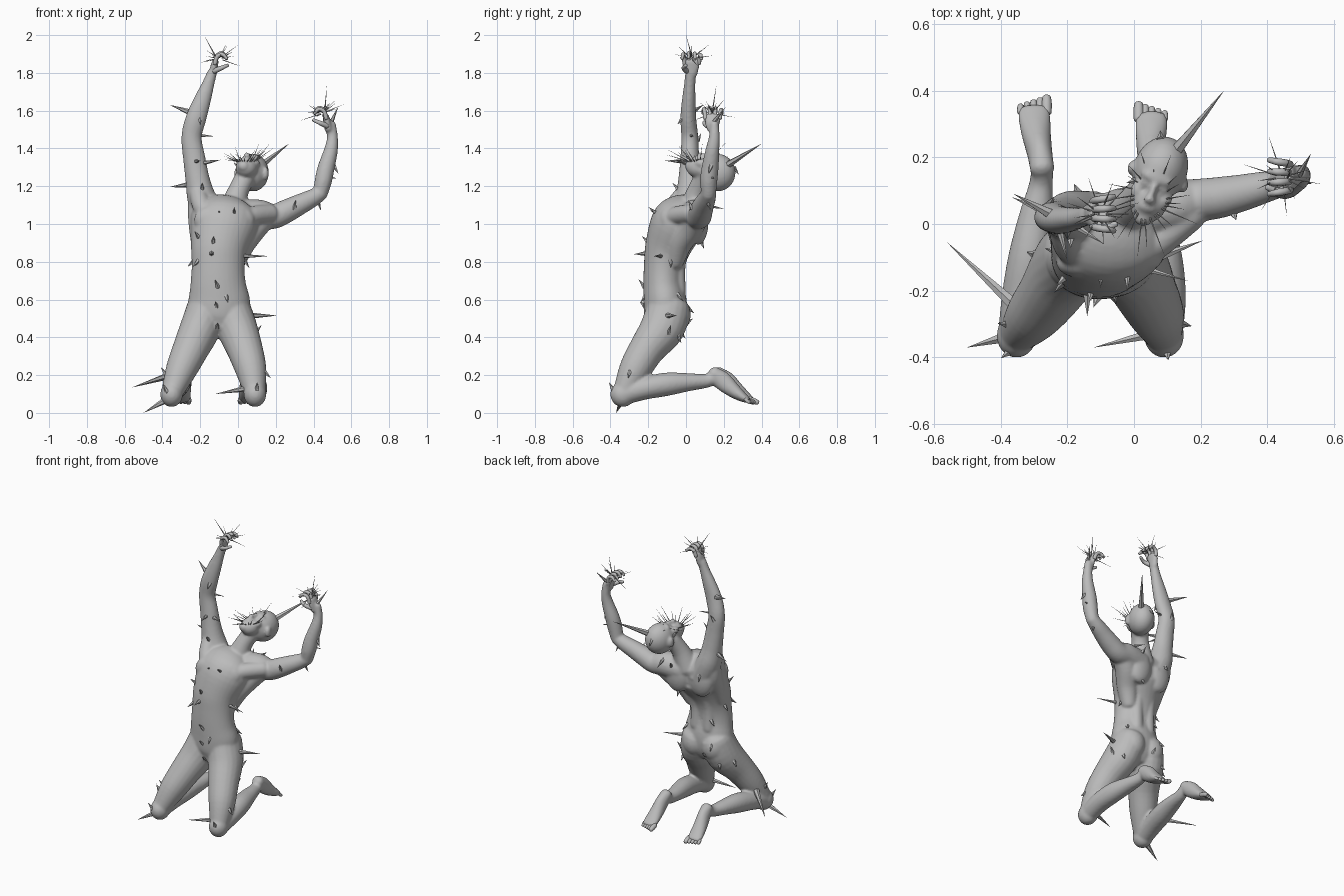
import bpy, bmesh, math, random
from mathutils import Vector, Matrix
from mathutils.bvhtree import BVHTree

cube = bpy.data.objects.get("Cube")
if cube:
    bpy.data.objects.remove(cube, do_unlink=True)
random.seed(4)

mat = bpy.data.materials.new("stone_grey")
mat.use_nodes = True
GREY = (0.5, 0.5, 0.5, 1)
mat.diffuse_color = GREY
bsdf = next(n for n in mat.node_tree.nodes if n.type == 'BSDF_PRINCIPLED')
bsdf.inputs["Base Color"].default_value = GREY
bsdf.inputs["Roughness"].default_value = 0.7


def finish(bm, name, smooth=True):
    bmesh.ops.recalc_face_normals(bm, faces=bm.faces)
    me = bpy.data.meshes.new(name)
    bm.to_mesh(me)
    bm.free()
    for p in me.polygons:
        p.use_smooth = smooth
    me.materials.append(mat)
    ob = bpy.data.objects.new(name, me)
    bpy.context.collection.objects.link(ob)
    return ob


def resample(pts, n=4):
    """Catmull-Rom through rows of (x, y, z, a, b)."""
    rows = [list(p) if len(p) == 5 else list(p) + [p[3]] for p in pts]
    out = []
    for i in range(len(rows) - 1):
        p0, p1 = rows[max(i - 1, 0)], rows[i]
        p2, p3 = rows[i + 1], rows[min(i + 2, len(rows) - 1)]
        for k in range(n):
            t = k / n
            out.append([0.5 * (2 * b + (c - a) * t + (2 * a - 5 * b + 4 * c - d) * t * t
                               + (3 * b - a - 3 * c + d) * t ** 3)
                        for a, b, c, d in zip(p0, p1, p2, p3)])
    return out + [rows[-1]]


def tube(bm, pts, side=(1, 0, 0), seg=20, cap=0.7):
    """Closed loft of ellipses with rounded ends; a lies along side, b across it."""
    rows = resample(pts)
    cs = [Vector(r[:3]) for r in rows]
    tans = [(cs[min(i + 1, len(cs) - 1)] - cs[max(i - 1, 0)]).normalized() for i in range(len(cs))]
    sections = [(c, t, r[3], r[4]) for c, t, r in zip(cs, tans, rows)]

    def end(sec, sign):
        c, t, a, b = sec
        h = cap * min(a, b)
        return [(c + t * sign * h * math.sin(q), t, a * math.cos(q), b * math.cos(q))
                for q in (0.4, 0.8, 1.15, 1.45)]
    sections = end(sections[0], -1)[::-1] + sections + end(sections[-1], 1)
    rings = []
    for c, t, a, b in sections:
        s = Vector(side)
        u = (s - t * s.dot(t)).normalized()
        v = t.cross(u)
        rings.append([bm.verts.new(c + u * a * math.cos(w) + v * b * math.sin(w))
                      for w in (2 * math.pi * k / seg for k in range(seg))])
    for r0, r1 in zip(rings, rings[1:]):
        for k in range(seg):
            bm.faces.new((r0[k], r0[(k + 1) % seg], r1[(k + 1) % seg], r1[k]))
    bm.faces.new(rings[0][::-1])
    bm.faces.new(rings[-1])


def blob(bm, c, r, frame=Matrix()):
    m = frame @ Matrix.Translation(c) @ Matrix.Diagonal((*r, 1))
    bmesh.ops.create_uvsphere(bm, u_segments=24, v_segments=14, radius=1, matrix=m)


def spike(bm, base, tip, r, seg=6):
    base, tip = Vector(base), Vector(tip)
    d = tip - base
    m = Matrix.Translation((base + tip) / 2) @ d.to_track_quat('Z', 'Y').to_matrix().to_4x4()
    bmesh.ops.create_cone(bm, cap_ends=True, segments=seg, radius1=r, radius2=0.0003,
                          depth=d.length, matrix=m)


body = bmesh.new()
digits = bmesh.new()

# Torso, leaning back towards the shoulders
tube(body, [(-.115, -.12, .44, .10, .085), (-.105, -.11, .50, .15, .11), (-.10, -.11, .58, .165, .115),
            (-.105, -.12, .68, .147, .106), (-.105, -.115, .78, .14, .108), (-.10, -.095, .88, .150, .122),
            (-.075, -.045, 1.0, .178, .142), (-.065, -.005, 1.055, .172, .12), (-.05, .04, 1.095, .115, .075)],
     seg=32, cap=.25)
for s in (-1, 1):
    blob(body, (-.105 + s * .073, -.06, .52), (.083, .085, .10))              # buttock
    blob(body, (-.065 + s * .08, .055 + s * .01, 1.01), (.09, .054, .12))     # shoulder blade
    blob(body, (-.073 + s * .075, -.11 + s * .008, 1.02), (.085, .046, .075)) # chest
    tube(body, [(-.1 + s * .045 + dx, y, z, .042) for dx, y, z in
                ((0, -.042, .64), (0, -.044, .78), (.01, -.008, .9), (.03, .06, 1.03))])  # spine muscle

# Side muscles and chest folds running into the raised arms
tube(body, [(-.01, -.06, .80, .05), (.03, -.03, .90, .065), (.085, .025, .98, .07), (.16, .06, 1.04, .055)])
tube(body, [(-.20, -.07, .84, .04), (-.20, -.035, .94, .055), (-.205, .01, 1.04, .06), (-.215, .02, 1.15, .05)])
tube(body, [(.0, -.11, 1.02, .045), (.08, -.045, 1.045, .05), (.17, .03, 1.055, .05)])
tube(body, [(-.14, -.12, 1.02, .045), (-.19, -.065, 1.09, .05), (-.215, .0, 1.18, .045)])

# Neck and head, face turned upwards
tube(body, [(-.035, .03, 1.06, .08), (0, .06, 1.17, .056), (.04, .10, 1.25, .055)])
HEAD = Matrix.Translation((.08, .165, 1.272)) @ Matrix.Rotation(math.radians(-20), 4, 'Z')
for c, r in [((0, 0, 0), (.081, .10, .10)), ((0, -.10, .025), (.058, .07, .055)),
             ((0, -.155, .035), (.03, .026, .028)), ((0, -.03, .080), (.052, .018, .02)),
             ((0, -.122, .075), (.026, .014, .012)), ((0, -.098, .093), (.018, .013, .016)),
             ((0, -.07, .087), (.011, .035, .018))]:
    blob(body, c, r, HEAD)
for s in (-1, 1):
    blob(body, (s * .083, -.025, -.005), (.013, .022, .034), HEAD)            # ear
    blob(body, (s * .030, -.055, .071), (.015, .012, .014), HEAD)             # eye
    blob(body, (s * .043, -.08, .05), (.022, .03, .022), HEAD)                # cheek

# Arms
tube(body, [(-.14, .01, 1.02, .09), (-.19, .02, 1.13, .078, .08), (-.213, .02, 1.23, .065, .062),
            (-.232, .02, 1.35, .059, .05), (-.246, .02, 1.46, .054, .045), (-.222, .012, 1.56, .055, .042),
            (-.187, .015, 1.66, .045, .036), (-.158, .02, 1.74, .033, .03), (-.138, .025, 1.80, .026, .03)])
tube(body, [(.0, .035, 1.04, .085), (.11, .055, 1.05, .08), (.19, .07, 1.04, .066), (.26, .08, 1.07, .062),
            (.33, .095, 1.105, .055), (.39, .11, 1.135, .048), (.44, .12, 1.165, .04)], side=(0, 1, 0))
tube(body, [(.437, .12, 1.165, .04), (.452, .12, 1.23, .046), (.467, .128, 1.30, .045),
            (.492, .14, 1.39, .037), (.50, .15, 1.46, .029), (.488, .15, 1.53, .024, .03)], side=(0, 1, 0))


def hand(wrist, s):
    """Clawed hand, fingers curling along x in direction s."""
    w = Vector(wrist)
    tube(body, [(*(w + Vector((s * .005, 0, 0))), .022, .03), (*(w + Vector((s * .014, 0, .045))), .02, .042),
                (*(w + Vector((s * .022, 0, .075))), .016, .043)])
    for j in range(4):
        y = -.037 + j * .025
        k = (.92, 1.05, 1.0, .85)[j]
        path = [(.018, .06, .012), (.03, .10, .011), (.058, .112, .0105), (.08, .088, .008)]
        tube(digits, [(w.x + s * a, w.y + y * (1 + i * .12), w.z + .06 + (b - .06) * k, r)
                      for i, (a, b, r) in enumerate(path)], side=(0, 1, 0), seg=10)
    tube(digits, [(w.x + s * a, w.y + b, w.z + c, r) for a, b, c, r in
                  ((.015, -.025, .02, .015), (.05, -.042, .035, .012), (.085, -.03, .05, .009))],
         side=(0, 0, 1), seg=10)


RIGHT_WRIST, LEFT_WRIST = (-.14, .03, 1.79), (.485, .14, 1.50)
hand(RIGHT_WRIST, 1)
hand(LEFT_WRIST, -1)

THIGH = [(-.09, .56, .10, .115), (-.125, .45, .107, .118), (-.205, .34, .096, .096),
         (-.27, .23, .083, .085), (-.325, .12, .06, .06)]
SHIN = [(-.33, .10, .056, .058), (-.22, .13, .062, .06), (-.10, .152, .062, .062), (.02, .163, .051, .047),
        (.11, .170, .037, .037), (.155, .19, .034, .035)]
FOOT = [(.165, .212, .037, .036), (.21, .172, .038, .05), (.265, .124, .044, .041),
        (.315, .087, .049, .028), (.345, .069, .046, .018)]


def leg(thigh_x, shin_x, foot_x, dy):
    """Kneeling leg with the shin lying back and the heel raised."""
    for rows, xs, shift in ((THIGH, thigh_x, 0), (SHIN, shin_x, 0), (FOOT, foot_x, dy)):
        tube(body, [(x, y + shift, z, a, b) for x, (y, z, a, b) in zip(xs, rows)])
    blob(body, (shin_x[0], -.335, .098), (.060, .066, .067))
    inner = 1 if foot_x[0] < -.1 else -1
    for j in range(5):
        x = foot_x[-1] + inner * (.038 - j * .0195)
        r = (.015, .0115, .011, .0105, .010)[j]
        tube(digits, [(x, .335 + dy, .072, r), (x, .36 + dy - j * .004, .063, r * 1.05),
                      (x, .378 + dy - j * .006, .056, r * .9)], seg=10)


leg((-.17, -.20, -.25, -.30, -.345), (-.352, -.335, -.315, -.295, -.28, -.275),
    (-.275, -.282, -.292, -.298, -.30), 0)
leg((-.035, -.005, .035, .068, .087), (.09, .094, .083, .062, .05, .046),
    (.046, .048, .05, .052, .052), -.02)

# Fuse the flesh into one soft surface
body_ob = finish(body, "body")
rm = body_ob.modifiers.new("fuse", 'REMESH')
rm.mode = 'VOXEL'
rm.voxel_size = 0.0075
rm.use_smooth_shade = True
sm = body_ob.modifiers.new("soften", 'SMOOTH')
sm.factor = 0.5
sm.iterations = 8
finish(digits, "fingers_and_toes")

# Long spikes
big = bmesh.new()
for base, tip, r in [
        ((.11, .20, 1.30), (.27, .40, 1.425), .022), ((-.34, -.26, .205), (-.56, -.055, .135), .022),
        ((-.37, -.335, .075), (-.50, -.37, .0), .020), ((.05, -.33, .13), (-.12, -.37, .10), .017),
        ((.07, -.10, .515), (.205, -.05, .515), .016), ((.02, -.13, .83), (.16, -.17, .83), .012),
        ((-.25, .03, 1.59), (-.36, .09, 1.63), .017), ((-.20, .01, 1.32), (-.09, -.06, 1.34), .015),
        ((-.23, .01, 1.33), (-.20, -.11, 1.335), .016), ((-.25, .03, 1.21), (-.365, .08, 1.195), .016),
        ((-.23, .02, 1.47), (-.13, .04, 1.465), .012), ((-.14, -.19, .845), (-.14, -.275, .84), .018),
        ((-.02, -.12, 1.03), (-.02, -.20, 1.09), .018), ((-.10, -.12, 1.05), (-.10, -.19, 1.07), .016),
        ((.42, .11, 1.13), (.44, .13, 1.07), .013), ((.47, .13, 1.25), (.525, .15, 1.24), .010),
        ((.10, .10, 1.10), (.08, .20, 1.08), .012), ((.49, .14, 1.53), (.53, .21, 1.62), .013)]:
    spike(big, base, tip, r)
finish(big, "long_spikes", False)

# Short shards rooted in the skin, found by casting rays at the body
bpy.context.view_layer.update()
tree = BVHTree.FromObject(body_ob, bpy.context.evaluated_depsgraph_get())
shards = bmesh.new()
FRONT = [(-.19, 1.19), (-.21, .935), (-.13, .91), (-.215, .80), (-.11, .675), (-.115, .57), (-.06, .61),
         (-.11, .46), (-.38, .12), (.10, .13), (-.20, 1.55), (.30, 1.09)]
BACK = [(-.20, .55), (-.15, .48), (.02, .62), (-.18, .70), (.0, .90), (-.17, 1.05), (.03, 1.08),
        (-.25, 1.45), (-.24, .42), (.05, .40), (.08, 1.29)]
LEFT = [(-.09, .43), (-.30, .21), (.13, 1.30), (-.08, .80)]
casts = [((x, -2, z), (0, 1, 0)) for x, z in FRONT] + [((x, 2, z), (0, -1, 0)) for x, z in BACK] \
    + [((2, y, z), (-1, 0, 0)) for y, z in LEFT] + [((-2, y, z), (1, 0, 0)) for y, z in LEFT]
for origin, direction in casts:
    hit, normal, _, _ = tree.ray_cast(Vector(origin), Vector(direction))
    if hit:
        lean = Vector((random.uniform(-.4, .4), random.uniform(-.4, .4), random.choice((-1.1, 1.1))))
        out = (normal + lean).normalized()
        spike(shards, hit - out * .012, hit + out * random.uniform(.03, .045), .014, 5)
finish(shards, "short_shards", False)

# Fine needles around the mouth and the hands
needles = bmesh.new()
for i in range(22):
    w = i * 2.4
    root = HEAD @ Vector((.04 * math.cos(w), -.10 + .05 * math.sin(w), .055))
    out = Vector((math.cos(w), math.sin(w) - .2, random.uniform(.1, 1.3))).normalized()
    spike(needles, root, root + out * random.uniform(.06, .15), .003, 5)
for wrist, s in ((RIGHT_WRIST, 1), (LEFT_WRIST, -1)):
    root = Vector(wrist) + Vector((s * .04, 0, .085))
    for i in range(14):
        w = i * 2.4
        out = Vector((math.cos(w), .8 * math.sin(w), random.uniform(-.4, .9))).normalized()
        spike(needles, root + out * .02, root + out * random.uniform(.07, .13), .003, 5)
spike(needles, (-.12, .03, 1.89), (-.18, .0, 2.0), .004, 5)
spike(needles, (.46, .14, 1.60), (.47, .16, 1.73), .004, 5)
finish(needles, "needles", False)
